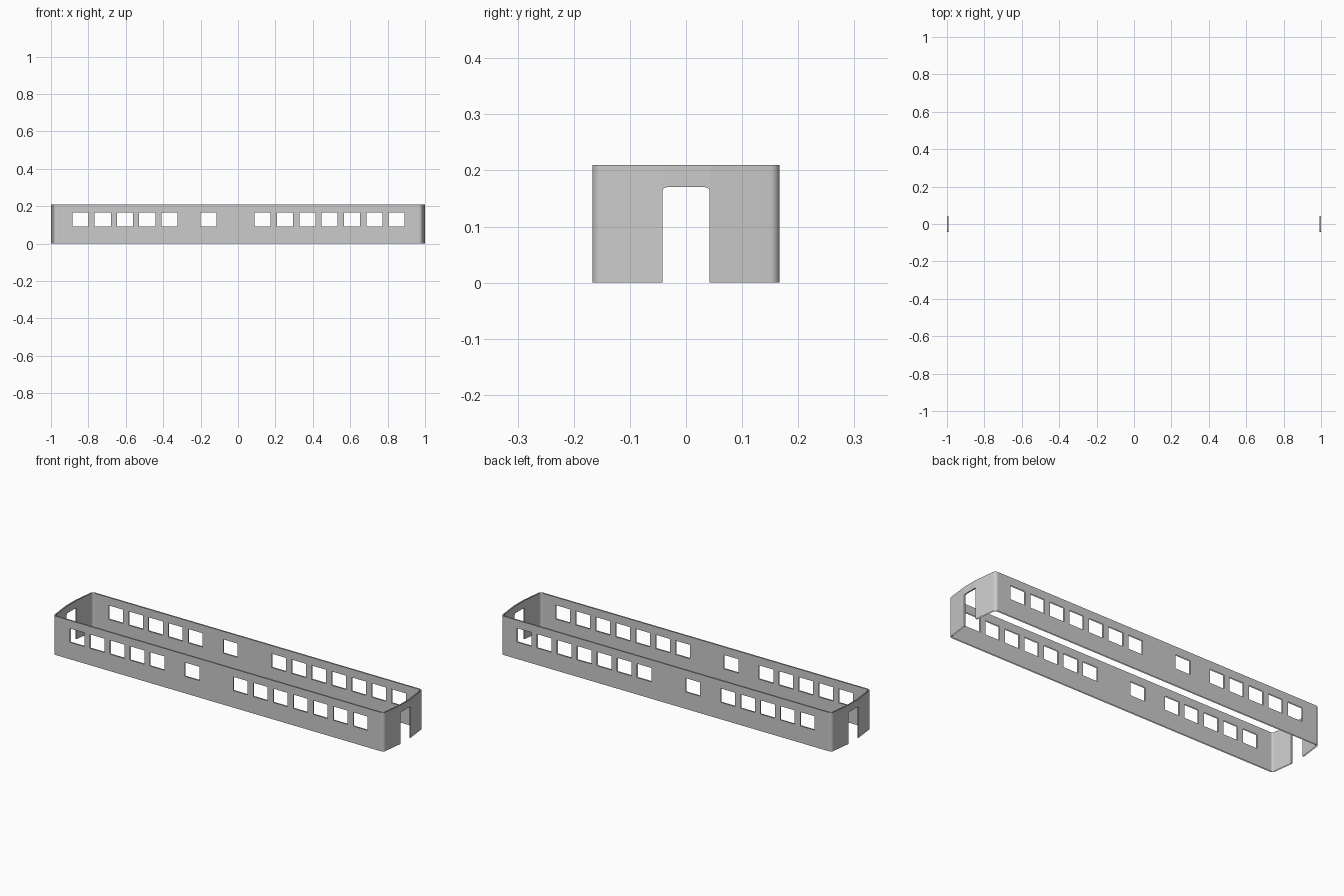
import bpy, bmesh, math

if "Cube" in bpy.data.objects:
    bpy.data.objects.remove(bpy.data.objects["Cube"])

H = 0.21                      # wall height
SILL, HEAD = 0.092, 0.166     # window band
WIN_W = 0.086
WINDOWS = ([-0.842 + 0.119 * i for i in range(5)] + [-0.157]
           + [0.132 + 0.1194 * i for i in range(7)])
DOOR_W, DOOR_H, DOOR_R = 0.042, 0.17, 0.008
T = 0.007                     # wall thickness


def finish(name, bm):
    bmesh.ops.remove_doubles(bm, verts=bm.verts, dist=1e-5)
    me = bpy.data.meshes.new(name)
    bm.to_mesh(me)
    bm.free()
    ob = bpy.data.objects.new(name, me)
    bpy.context.collection.objects.link(ob)
    bpy.ops.object.select_all(action='DESELECT')
    ob.select_set(True)
    bpy.context.view_layer.objects.active = ob
    bpy.ops.object.shade_smooth_by_angle(angle=math.radians(25))
    return ob


def face(bm, pts, flip):
    bm.faces.new([bm.verts.new(p) for p in (pts[::-1] if flip else pts)])


def side_wall(name, s):
    """Outer and inner skin of one long side, windows left open."""
    bm = bmesh.new()
    xs = sorted([-0.968, 0.968] + [c + d * WIN_W / 2 for c in WINDOWS for d in (-1, 1)])
    for y, inner in ((0.167, False), (0.167 - T, True)):
        for i, (a, b) in enumerate(zip(xs, xs[1:])):
            for j, (lo, hi) in enumerate(((0, SILL), (SILL, HEAD), (HEAD, H))):
                if i % 2 and j == 1:
                    continue
                face(bm, [(a, s * y, lo), (b, s * y, lo), (b, s * y, hi), (a, s * y, hi)],
                     (s > 0) != inner)
    finish(name, bm)


def end_wall(name, s):
    """Bowed end with rounded corners and an arched-corner doorway."""
    bm = bmesh.new()
    arc = [math.radians(15 * k) for k in range(1, 6)]
    # doorway outline from one foot to the other (y, z)
    quarter = [(DOOR_W - DOOR_R + DOOR_R * math.cos(a), DOOR_H - DOOR_R + DOOR_R * math.sin(a))
               for a in [0] + arc + [math.pi / 2]]
    arch = quarter + [(-y, z) for y, z in reversed(quarter)]
    for d, inner in ((0, False), (T, True)):
        flip = (s < 0) != inner
        # corner plan: long side -> rounded corner -> slanted panel -> door edge
        plan = [(0.968, 0.167 - d)]
        plan += [(0.968 + (0.019 - d) * math.sin(a), 0.149 + (0.018 - d) * math.cos(a)) for a in arc]
        plan += [(0.987 - d, 0.149), (1.0 - d, DOOR_W)]
        for m in (1, -1):
            for (xa, ya), (xb, yb) in zip(plan, plan[1:]):
                face(bm, [(s * xb, m * yb, 0), (s * xa, m * ya, 0),
                          (s * xa, m * ya, H), (s * xb, m * yb, H)], flip != (m < 0))
        # lintel above the doorway
        x = s * (1.0 - d)
        face(bm, [(x, -DOOR_W, H)] + [(x, y, z) for y, z in reversed(arch)]
             + [(x, DOOR_W, H)], flip)
    # doorway reveal
    loop = [(DOOR_W, 0)] + arch + [(-DOOR_W, 0)]
    for (ya, za), (yb, zb) in zip(loop, loop[1:]):
        face(bm, [(s, ya, za), (s, yb, zb), (s * (1 - T), yb, zb), (s * (1 - T), ya, za)], s < 0)
    finish(name, bm)


side_wall("front_side_wall", -1)
side_wall("back_side_wall", 1)
end_wall("right_end_wall", 1)
end_wall("left_end_wall", -1)
